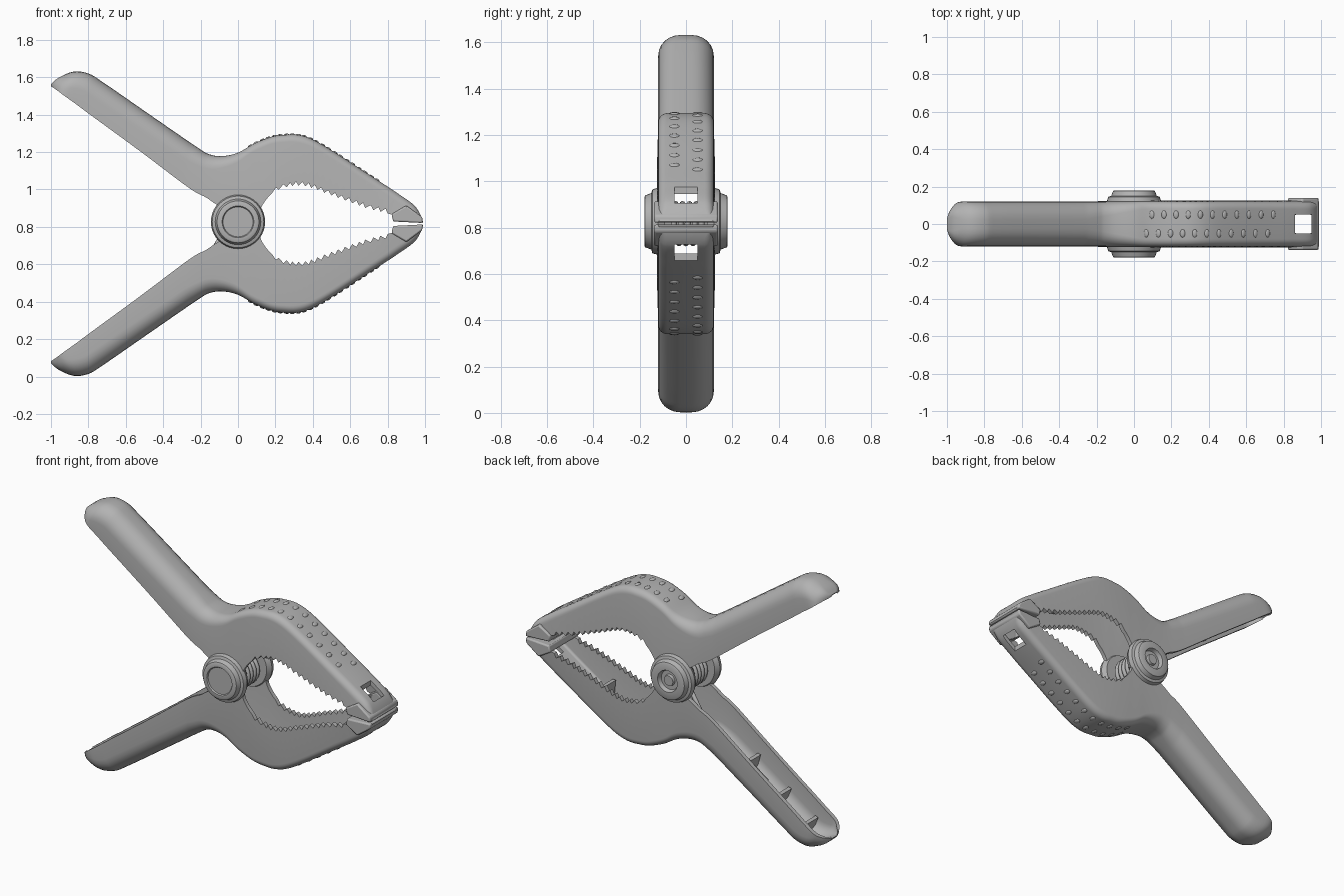
import bpy, bmesh, math
from mathutils import Vector

cube = bpy.data.objects.get("Cube")
if cube:
    bpy.data.objects.remove(cube)

MID = 0.817     # height of the line where the two arms meet
WALL = 0.025

grey = bpy.data.materials.new("grey_plastic")
grey.use_nodes = True
grey.diffuse_color = (0.45, 0.45, 0.45, 1)
grey.node_tree.nodes["Principled BSDF"].inputs["Base Color"].default_value = grey.diffuse_color
parts = []


def add(name, data):
    obj = bpy.data.objects.new(name, data)
    bpy.context.collection.objects.link(obj)
    data.materials.append(grey)
    parts.append(obj)
    return obj


def finish(name, bm):
    bmesh.ops.recalc_face_normals(bm, faces=bm.faces[:])
    mesh = bpy.data.meshes.new(name)
    bm.to_mesh(mesh)
    bm.free()
    return add(name, mesh)


def bevel(obj, width):
    mod = obj.modifiers.new("bevel", "BEVEL")
    mod.width, mod.segments, mod.limit_method = width, 2, "ANGLE"


# Arm outline as stations: outer x, outer z, inner x, inner z
STATIONS = [
    (-1, .745, -1, .735), (-.96, .78, -.97, .715), (-.88, .813, -.93, .685),
    (-.8, .803, -.86, .635), (-.72, .755, -.8, .59), (-.46, .575, -.52, .385),
    (-.22, .41, -.26, .19), (-.15, .37, -.17, .14), (-.08, .362, -.11, .1),
    (0, .38, 0, .05), (.09, .43, .1, .02), (.18, .465, .125, .09),
    (.25, .475, .18, .16), (.32, .475, .26, .195), (.4, .45, .36, .2),
    (.52, .38, .5, .15), (.72, .25, .68, .085), (.85, .165, .8, .055),
    (.95, .09, .93, .02), (.99, .01, .985, .005)]


def sample_stations():
    pts = [Vector(p) for p in STATIONS]
    result = []
    for i in range(len(pts) - 1):
        a, b, c, d = pts[max(i - 1, 0)], pts[i], pts[i + 1], pts[min(i + 2, len(pts) - 1)]
        steps = 2 * max(2, round((c.zw - b.zw).length / 0.036))
        for k in range(steps):
            t = k / steps
            p = b + t * (c - a) / 2 + t * t * (a - 2.5 * b + 2 * c - d / 2) \
                + t ** 3 * (1.5 * (b - c) + (d - a) / 2)
            outer, inner = Vector((p[0], 0, p[1])), Vector((p[2], 0, p[3]))
            # gripping teeth along the inside of the jaw
            if k % 2 and 0.17 < inner.x < 0.8:
                inner += (outer - inner).normalized() * 0.022
            result.append((outer, inner))
    p = pts[-1]
    result.append((Vector((p[0], 0, p[1])), Vector((p[2], 0, p[3]))))
    return result


SAMPLES = sample_stations()


def u_shape(half, top, radius, flare):
    left = [(-half - flare, 0)]
    for k in range(7):
        a = math.pi / 2 * k / 6
        left.append((-half + radius * (1 - math.cos(a)), top - radius * (1 - math.sin(a))))
    return left + [(-y, z) for y, z in reversed(left)]


def section(outer, inner):
    up = outer - inner
    depth = up.length
    up.normalize()
    tip = max(0, -0.88 - (outer.x + inner.x) / 2) / 0.122
    half = 0.12 * math.sqrt(max(0.06, 1 - tip ** 2.5))
    blend = min(1, max(0, (outer.x + 0.25) / 0.3))
    radius = min(0.095 - 0.055 * blend, depth * 0.85, half * 0.8)
    wall = min(WALL, depth * 0.4, half * 0.4)
    flare = 0.006 * blend
    loop = u_shape(half, depth, radius, flare)
    loop += reversed(u_shape(half - wall, depth - wall, max(radius - wall, radius * 0.3), flare))
    return [inner + up * z + Vector((0, y, 0)) for y, z in loop]


def flip(point, side):
    return (point[0], point[1], MID + side * point[2])


def prism(name, outline, half, side):
    bm = bmesh.new()
    rings = [[bm.verts.new(flip((x, y, z), side)) for x, z in outline] for y in (-half, half)]
    for ring in rings:
        bm.faces.new(ring)
    for i in range(len(outline)):
        j = (i + 1) % len(outline)
        bm.faces.new((rings[0][i], rings[0][j], rings[1][j], rings[1][i]))
    return finish(name, bm)


# Cutter for the square window through both jaw tips
bm = bmesh.new()
bmesh.ops.create_cube(bm, size=1)
bmesh.ops.scale(bm, vec=(0.09, 0.1, 0.8), verts=bm.verts)
bmesh.ops.translate(bm, vec=(0.905, 0, MID), verts=bm.verts)
cutter = finish("window_cutter", bm)
parts.remove(cutter)
cutter.hide_render = True
cutter.hide_viewport = True


def cut_window(obj):
    mod = obj.modifiers.new("window", "BOOLEAN")
    mod.operation, mod.solver, mod.object = "DIFFERENCE", "EXACT", cutter


def arm(label, side):
    # hollow lofted shell of handle and jaw
    bm = bmesh.new()
    rings = [[bm.verts.new(flip(p, side)) for p in section(*s)] for s in SAMPLES]
    count = len(rings[0])
    for a, b in zip(rings, rings[1:]):
        for i in range(count):
            j = (i + 1) % count
            bm.faces.new((a[i], a[j], b[j], b[i]))
    for ring in (rings[0], rings[-1]):
        for i in range(count // 2 - 1):
            bm.faces.new((ring[i], ring[i + 1], ring[count - 2 - i], ring[count - 1 - i]))
    cut_window(finish(label + "_arm", bm))

    # wide gripping pad at the jaw tip
    pad = prism(label + "_jaw_pad", [(.83, .012), (.988, .004), (.985, .035), (.9, .098), (.82, .05)],
                0.138, side)
    cut_window(pad)
    bevel(pad, 0.008)

    # cross ribs inside the handle and jaw
    for n, (x, share) in enumerate([(-.78, .8), (-.6, .8), (-.4, .8), (.55, .85)]):
        outer, inner = min(SAMPLES, key=lambda s: abs(s[0].x - x))
        up = (outer - inner).normalized()
        across = Vector((up.z, 0, -up.x)) * 0.01
        low, high = inner.lerp(outer, 0.4), inner.lerp(outer, share)
        corners = [low - across, low + across, high + across, high - across]
        prism(f"{label}_rib_{n + 1}", [(p.x, p.z) for p in corners], 0.085, side)

    # two staggered rows of shallow grip bumps on the jaw back
    bm = bmesh.new()
    for row in (-1, 1):
        for n in range(11):
            x = 0.08 + 0.065 * n + 0.015 * row
            i = min(range(len(SAMPLES) - 1), key=lambda k: abs(SAMPLES[k][0].x - x))
            a, b = SAMPLES[i][0], SAMPLES[i + 1][0]
            spot = a.lerp(b, (x - a.x) / (b.x - a.x))
            tilt = math.atan2(b.z - a.z, b.x - a.x)
            ball = bmesh.ops.create_uvsphere(bm, u_segments=10, v_segments=6, radius=1)["verts"]
            for v in ball:
                dx, dz = v.co.x * 0.014, v.co.z * 0.006
                v.co = flip((spot.x + dx * math.cos(tilt) - dz * math.sin(tilt),
                             row * 0.05 + v.co.y * 0.022,
                             spot.z + dx * math.sin(tilt) + dz * math.cos(tilt)), side)
    finish(label + "_grip_bumps", bm)


arm("upper", 1)
arm("lower", -1)


# Pivot caps turned from a profile of radius and distance outward
def turned(name, profile, direction):
    bm = bmesh.new()
    verts = [bm.verts.new((r, direction * y, MID + 0.01)) for r, y in profile]
    edges = [bm.edges.new(pair) for pair in zip(verts, verts[1:])]
    bmesh.ops.spin(bm, geom=verts + edges, cent=(0, 0, MID + 0.01), axis=(0, 1, 0),
                   angle=math.tau, steps=40, use_duplicate=False)
    bmesh.ops.remove_doubles(bm, verts=bm.verts[:], dist=0.0005)
    return finish(name, bm)


BASE = [(0, .09), (.13, .09), (.145, .12), (.138, .145), (.122, .15), (.112, .176), (.104, .18)]
turned("front_pivot_cap", BASE + [(.085, .18), (.08, .173), (0, .173)], -1)
turned("back_pivot_cap", BASE + [(.066, .18), (.058, .155), (.034, .155), (.03, .17), (0, .17)], 1)
turned("pivot_pin", [(0, -.1), (.045, -.1), (.045, .1), (0, .1)], 1)

# Coil spring with a leg running into each handle
curve = bpy.data.curves.new("spring", "CURVE")
curve.dimensions = "3D"
curve.bevel_depth, curve.bevel_resolution = 0.013, 2
coil = [(-.6, -.075, MID + .48), (-.15, -.075, MID + .17)]
turns = 5
for k in range(turns * 20 + 1):
    a = math.tau * k / 20 + math.pi / 2
    coil.append((0.085 * math.cos(a), -.075 + .15 * k / (turns * 20), MID + 0.085 * math.sin(a)))
coil += [(-.15, .075, MID - .17), (-.6, .075, MID - .48)]
line = curve.splines.new("POLY")
line.points.add(len(coil) - 1)
for point, co in zip(line.points, coil):
    point.co = (*co, 1)
add("spring", curve)

# Smooth shading with crisp edges
bpy.ops.object.select_all(action="DESELECT")
for obj in parts:
    if obj.type == "MESH":
        obj.select_set(True)
        bpy.context.view_layer.objects.active = obj
bpy.ops.object.shade_smooth_by_angle(angle=math.radians(40))
